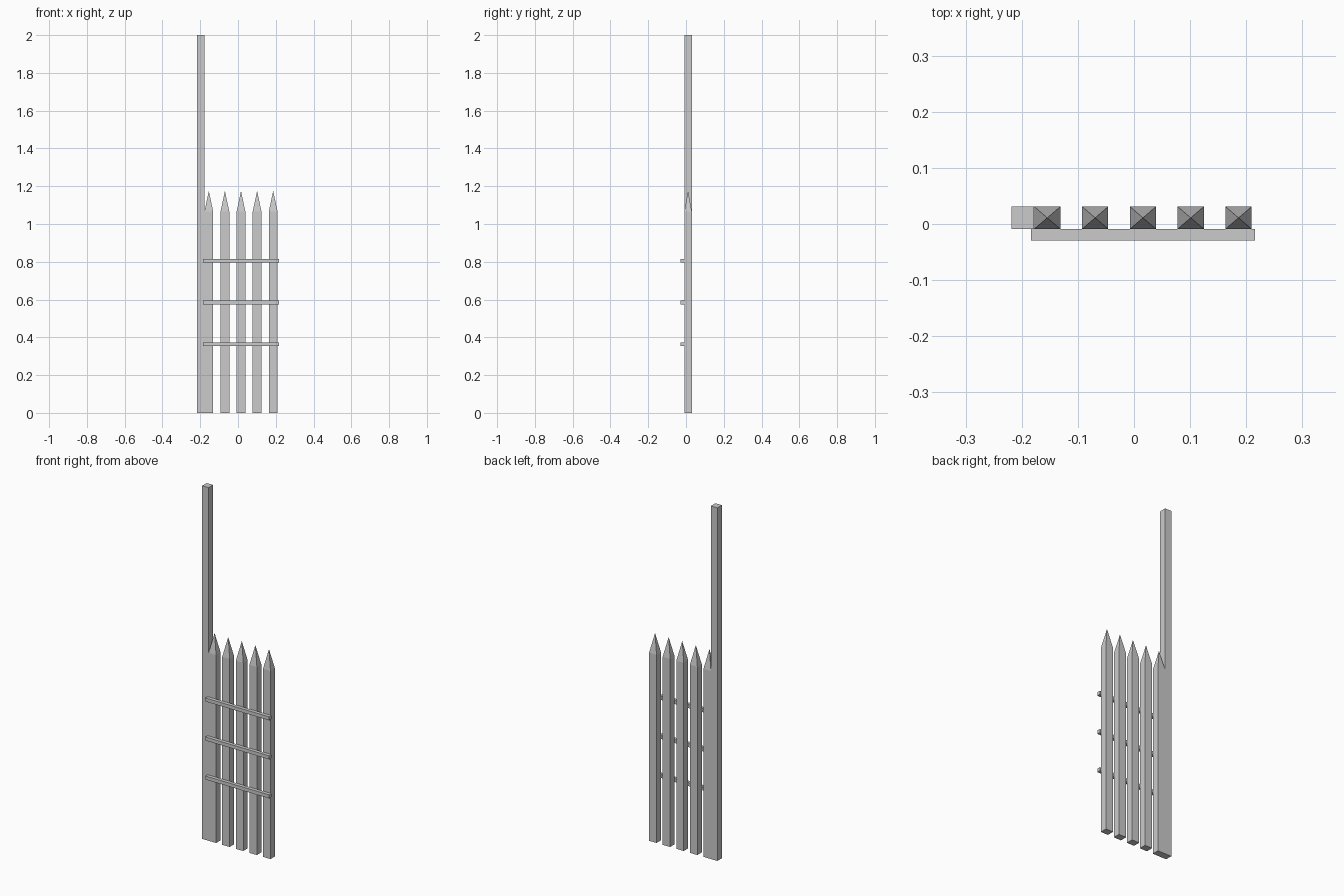
import bpy, bmesh

if "Cube" in bpy.data.objects:
    bpy.data.objects.remove(bpy.data.objects["Cube"])


def loft(name, rings, apex=None):
    """Closed solid from stacked rectangles (x0, x1, y0, y1, z), optional point on top."""
    bm = bmesh.new()
    loops = [[bm.verts.new(p) for p in ((a, c, z), (b, c, z), (b, d, z), (a, d, z))]
             for a, b, c, d, z in rings]
    bm.faces.new(loops[0][::-1])
    for lo, hi in zip(loops, loops[1:]):
        for i in range(4):
            j = (i + 1) % 4
            bm.faces.new((lo[i], lo[j], hi[j], hi[i]))
    top = loops[-1]
    if apex:
        tip = bm.verts.new(apex)
        for i in range(4):
            bm.faces.new((top[i], top[(i + 1) % 4], tip))
    else:
        bm.faces.new(top)
    mesh = bpy.data.meshes.new(name)
    bm.to_mesh(mesh)
    bm.free()
    obj = bpy.data.objects.new(name, mesh)
    bpy.context.collection.objects.link(obj)
    return obj


Y0, Y1 = -0.009, 0.031

# Tall hinge post
loft("post", [(-0.218, -0.178, Y0, Y1, 0), (-0.218, -0.178, Y0, Y1, 2)])

# Pointed pickets
for i in range(5):
    x = -0.1545 + i * 0.0852
    w = 0.0233
    loft(f"picket_{i + 1}",
         [(x - w, x + w, Y0, Y1, 0), (x - w, x + w, Y0, Y1, 1.065)],
         (x, (Y0 + Y1) / 2, 1.175))

# Horizontal rails across the front
for i, z in enumerate((0.363, 0.584, 0.805)):
    loft(f"rail_{i + 1}", [(-0.184, 0.216, -0.029, Y0, z - 0.01),
                           (-0.184, 0.216, -0.029, Y0, z + 0.01)])
